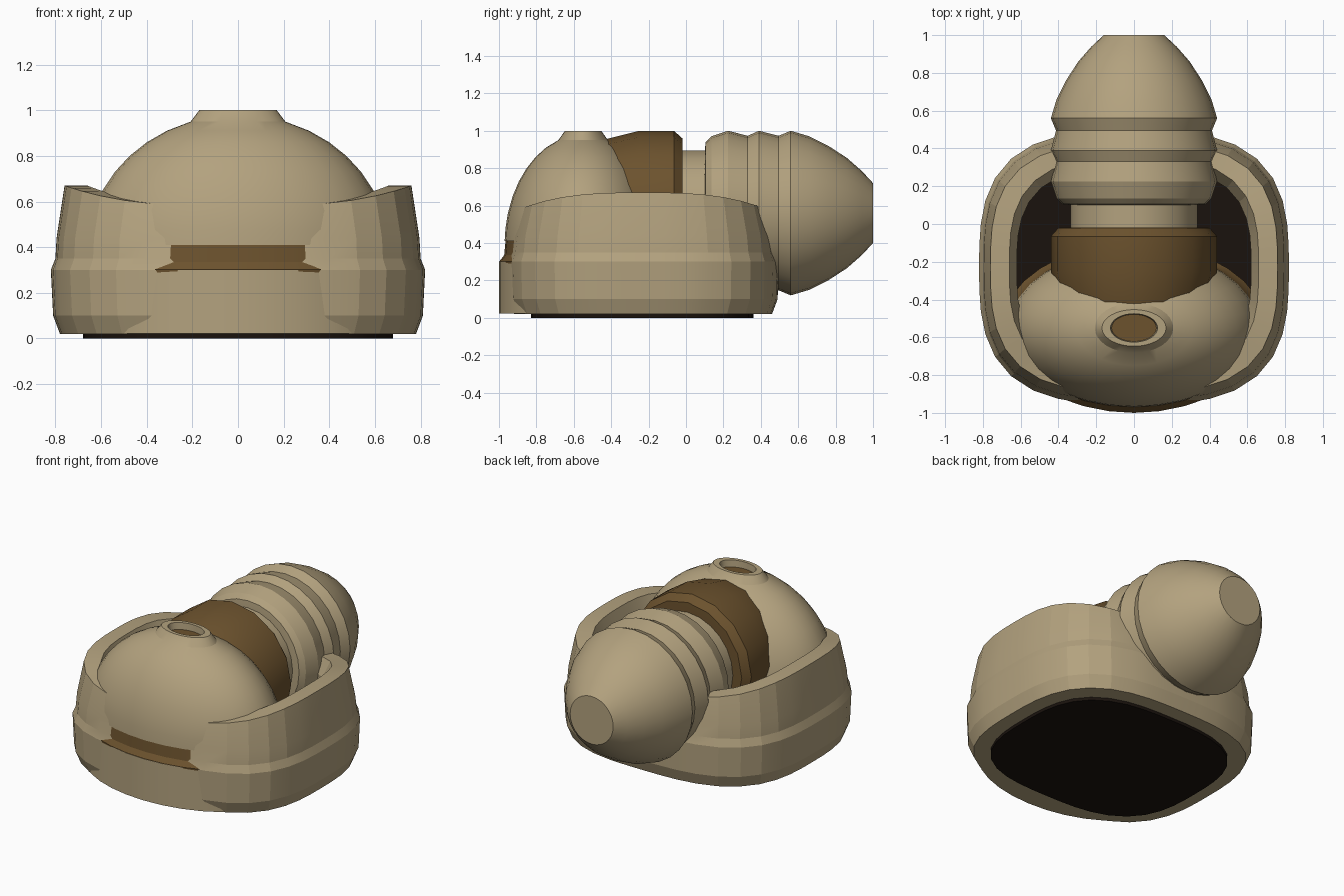
import bpy, bmesh
from math import sin, cos, pi, radians, sqrt

if "Cube" in bpy.data.objects:
    bpy.data.objects.remove(bpy.data.objects["Cube"])


def material(name, rgb):
    m = bpy.data.materials.new(name)
    m.diffuse_color = (*rgb, 1)
    m.use_nodes = True
    m.node_tree.nodes["Principled BSDF"].inputs["Base Color"].default_value = m.diffuse_color
    return m


TAN = material("tan", (0.45, 0.36, 0.21))
BROWN = material("brown", (0.15, 0.085, 0.027))
DARK = material("dark", (0.010, 0.006, 0.004))


def ring(rx, ry, z, cy=0.0, n=32, power=2, dip=0.0):
    """Superellipse ring; dip lowers its front and back ends."""
    pts = []
    for i in range(n):
        a = 2 * pi * i / n
        c, s = cos(a), sin(a)
        k = (abs(c) ** power + abs(s) ** power) ** (-1 / power)
        pts.append((rx * c * k, cy + ry * s * k, z - dip * abs(s * k) ** 3))
    return pts


def loft(name, rings, mat, caps=True, closed=False, angle=25):
    """Skin a stack of rings, with end caps or as a closed loop."""
    bm = bmesh.new()
    rows = [[bm.verts.new(p) for p in r] for r in rings]
    n = len(rows[0])
    pairs = list(zip(rows, rows[1:]))
    if closed:
        pairs.append((rows[-1], rows[0]))
    for a, b in pairs:
        for i in range(n):
            j = (i + 1) % n
            bm.faces.new((a[i], a[j], b[j], b[i]))
    if caps:
        bm.faces.new(rows[0][::-1])
        bm.faces.new(rows[-1])
    bmesh.ops.recalc_face_normals(bm, faces=bm.faces)
    me = bpy.data.meshes.new(name)
    bm.to_mesh(me)
    bm.free()
    ob = bpy.data.objects.new(name, me)
    me.materials.append(mat)
    bpy.context.collection.objects.link(ob)
    bpy.ops.object.select_all(action='DESELECT')
    bpy.context.view_layer.objects.active = ob
    ob.select_set(True)
    bpy.ops.object.shade_smooth_by_angle(angle=radians(angle))
    return ob


def lathe_y(name, profile, mat, n, z=0.56, angle=25):
    """Turn a (y, radius) profile about the horizontal axis."""
    rings = [[(r * cos(2 * pi * i / n), y, z + r * sin(2 * pi * i / n))
              for i in range(n)] for y, r in profile]
    return loft(name, rings, mat, angle=angle)


# Rounded-square tub with a saddle-shaped rim
TUB_Y = -0.23
tub = [(0.78, 0.69, 0.02, 0), (0.81, 0.72, 0.10, 0), (0.82, 0.725, 0.30, 0),
       (0.80, 0.71, 0.35, 0), (0.795, 0.70, 0.44, 0), (0.76, 0.66, 0.67, 0.09),
       (0.66, 0.58, 0.67, 0.09), (0.62, 0.53, 0.55, 0.05), (0.62, 0.53, 0.02, 0)]
loft("tub_wall", [ring(rx, ry, z, TUB_Y, 40, 3, d) for rx, ry, z, d in tub],
     TAN, caps=False, closed=True, angle=12)

# Dark floor plate
loft("floor_plate", [ring(0.68, 0.595, z, TUB_Y - 0.005, 40, 3) for z in (0, 0.02)], DARK)

# Oval pedestal and brown collar below the dome
DOME_Y = -0.55
loft("pedestal", [ring(0.68, 0.45, z, DOME_Y) for z in (0.022, 0.30)], TAN)
loft("collar", [ring(rx, ry, z, DOME_Y) for rx, ry, z in
                ((0.69, 0.448, 0.29), (0.70, 0.448, 0.302), (0.68, 0.422, 0.335),
                 (0.66, 0.415, 0.41))], BROWN)

# Dome that runs into a short open spout
dome = []
for z in (0.41, 0.48, 0.56, 0.65, 0.73, 0.80, 0.86, 0.91, 0.95):
    k = sqrt(1 - ((z - 0.39) / 0.59) ** 2)
    dome.append((0.66 * k, 0.42 * k, z))
dome += [(0.17, 0.097, 1.0), (0.125, 0.075, 1.0), (0.115, 0.07, 0.93)]
loft("dome", [ring(rx, ry, z, DOME_Y) for rx, ry, z in dome], TAN, caps=False)
loft("spout_plug", [ring(0.125, 0.077, z, DOME_Y) for z in (0.92, 0.955)], BROWN)

# Brown drum behind the dome
lathe_y("drum", [(-0.55, 0.36), (-0.41, 0.40), (-0.25, 0.44), (-0.065, 0.44),
                 (-0.02, 0.40), (-0.018, 0.33)], BROWN, 16)

# Neck and ribbed bulb
lathe_y("neck", [(-0.03, 0.335), (0.12, 0.335)], TAN, 24)
lathe_y("ribbed_bulb", [(0.10, 0.33), (0.105, 0.38), (0.135, 0.41), (0.225, 0.44),
                        (0.33, 0.413), (0.39, 0.44), (0.495, 0.413), (0.56, 0.44),
                        (0.66, 0.41), (0.76, 0.36), (0.86, 0.295), (0.94, 0.225),
                        (1.0, 0.16)], TAN, 28, angle=22)
